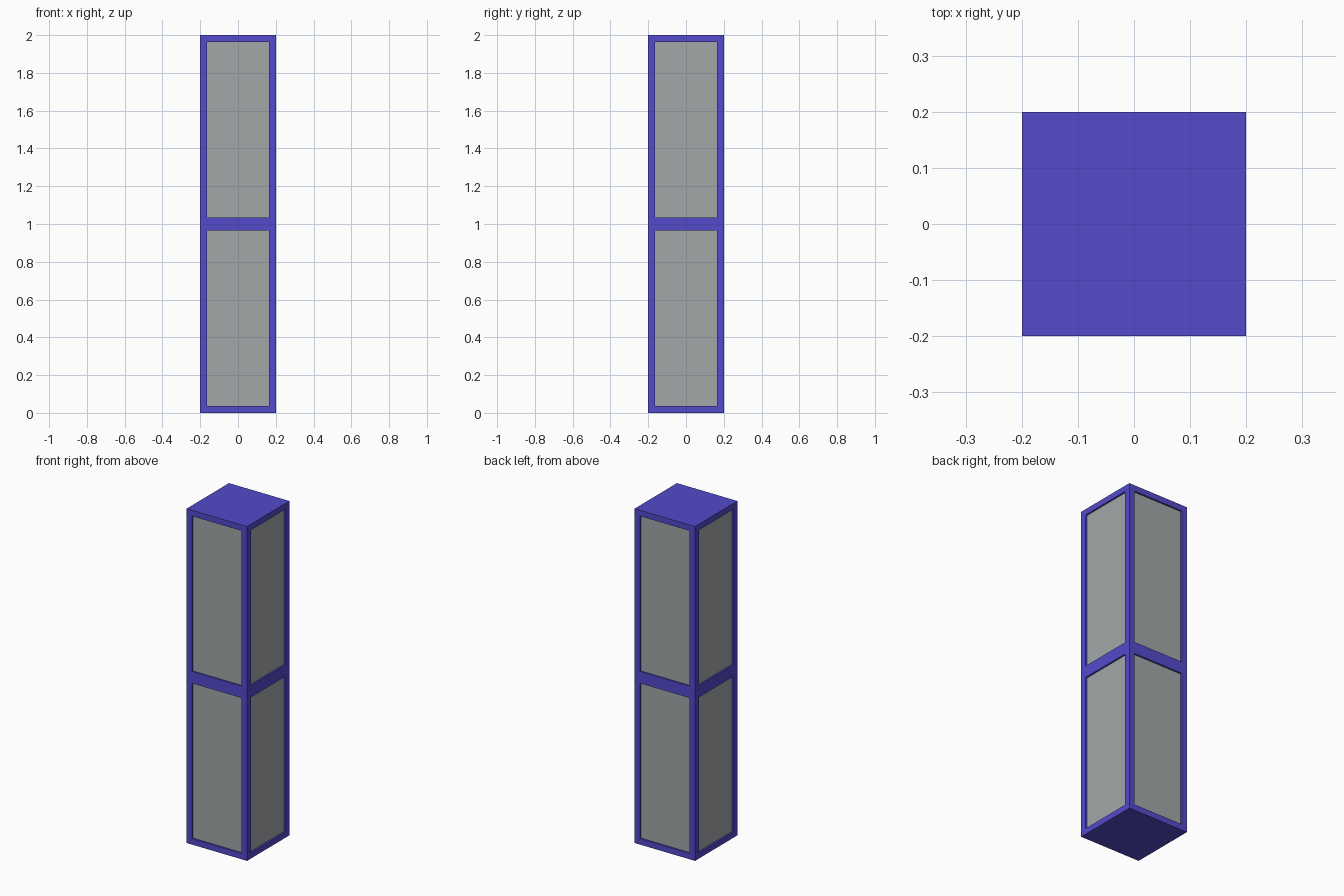
import bpy, bmesh
from mathutils import Matrix, Vector

if "Cube" in bpy.data.objects:
    bpy.data.objects.remove(bpy.data.objects["Cube"])


def material(name, color):
    m = bpy.data.materials.new(name)
    m.diffuse_color = (*color, 1.0)
    m.use_nodes = True
    m.node_tree.nodes["Principled BSDF"].inputs["Base Color"].default_value = m.diffuse_color
    return m


blue = material("violet_blue_frame", (0.087, 0.069, 0.597))
grey = material("grey_panel", (0.366, 0.386, 0.397))

# Square column, standing on the ground
bm = bmesh.new()
bmesh.ops.create_cube(bm, size=1.0, matrix=Matrix.Translation((0, 0, 1)) @ Matrix.Diagonal((0.4, 0.4, 2.0, 1.0)))

# Split into two storeys
bmesh.ops.bisect_plane(bm, geom=bm.verts[:] + bm.edges[:] + bm.faces[:],
                       plane_co=Vector((0, 0, 1)), plane_no=Vector((0, 0, 1)))
bm.normal_update()

# Frame border, then straight recess for each side panel
panels = [f for f in bm.faces if abs(f.normal.z) < 0.5]
bmesh.ops.inset_individual(bm, faces=panels, thickness=0.05, depth=0.0)
bmesh.ops.inset_individual(bm, faces=panels, thickness=0.0, depth=-0.01)

# Recessed panels are grey, everything else blue
for f in bm.faces:
    f.material_index = 0
for f in panels:
    f.material_index = 1

mesh = bpy.data.meshes.new("panelled_column")
bm.to_mesh(mesh)
bm.free()
mesh.materials.append(blue)
mesh.materials.append(grey)
bpy.context.collection.objects.link(bpy.data.objects.new("panelled_column", mesh))
